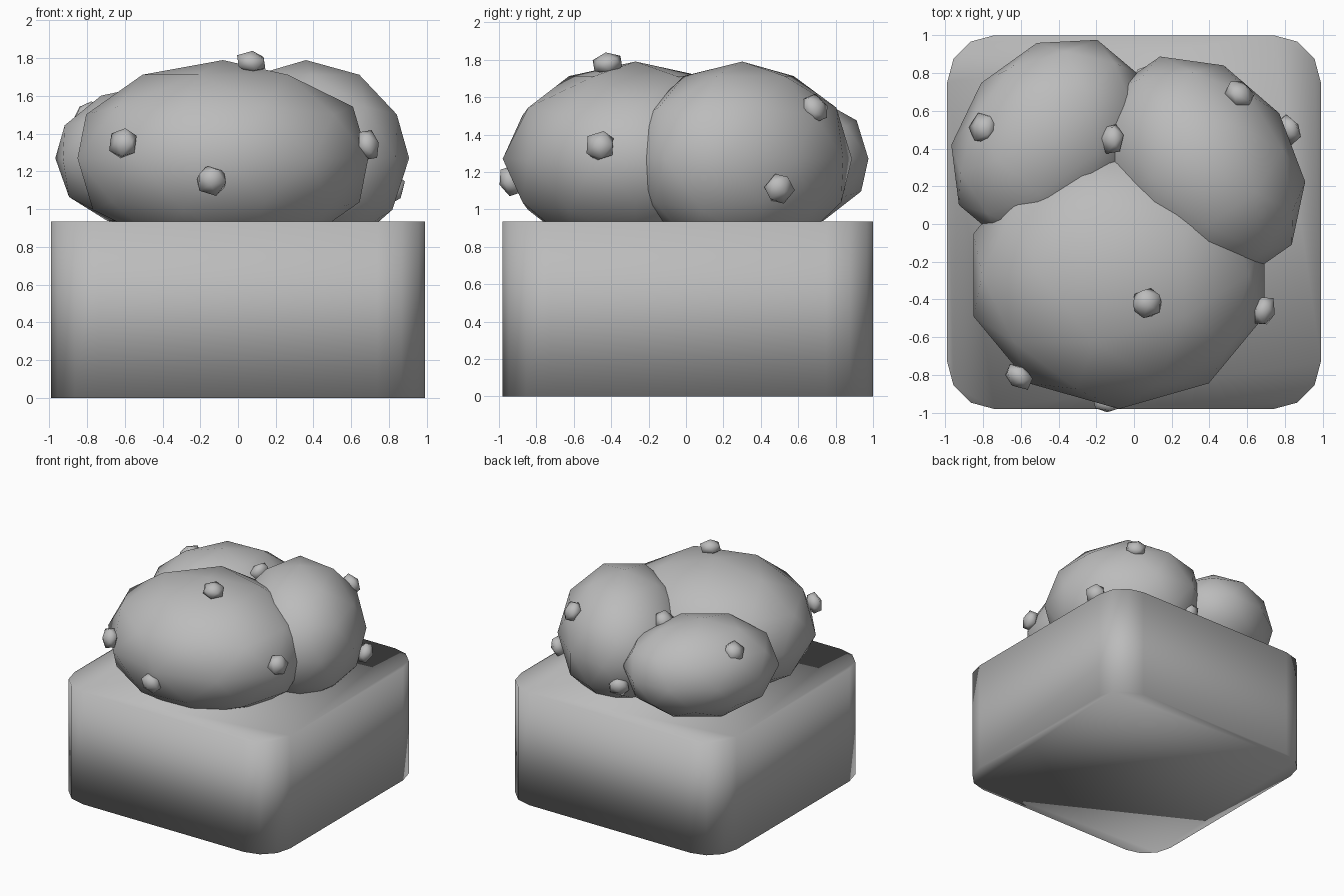
import bpy, bmesh
from math import cos, sin, pi, radians
from mathutils import Vector, Matrix

cube = bpy.data.objects.get("Cube")
if cube:
    bpy.data.objects.remove(cube, do_unlink=True)

grey = bpy.data.materials.new("plain_grey")
grey.use_nodes = True
colour = (0.5, 0.5, 0.5, 1)
grey.diffuse_color = colour
grey.node_tree.nodes["Principled BSDF"].inputs["Base Color"].default_value = colour


def finish(name, bm):
    for f in bm.faces:
        f.smooth = True
    mesh = bpy.data.meshes.new(name)
    bm.to_mesh(mesh)
    bm.free()
    mesh.materials.append(grey)
    obj = bpy.data.objects.new(name, mesh)
    bpy.context.collection.objects.link(obj)


def ico(name, detail, matrix):
    bm = bmesh.new()
    bmesh.ops.create_icosphere(bm, subdivisions=detail, radius=1, matrix=matrix)
    finish(name, bm)


# Planter box: rounded square extruded upwards
def planter(half=0.99, radius=0.25, height=0.935, steps=3):
    bm = bmesh.new()
    ring = []
    for corner in range(4):
        mid = pi / 4 + corner * pi / 2
        inner = (half - radius) * 2 ** 0.5
        for i in range(steps + 1):
            a = corner * pi / 2 + i * pi / 2 / steps
            ring.append(bm.verts.new((inner * cos(mid) + radius * cos(a),
                                      inner * sin(mid) + radius * sin(a) + 0.01, 0)))
    base = bm.faces.new(ring)
    top = bmesh.ops.extrude_face_region(bm, geom=[base], use_keep_orig=True)["geom"]
    bmesh.ops.translate(bm, vec=(0, 0, height),
                        verts=[v for v in top if isinstance(v, bmesh.types.BMVert)])
    bmesh.ops.recalc_face_normals(bm, faces=bm.faces)
    finish("planter_box", bm)


planter()

# Plump bodies: centre, radii, turn
bodies = {
    "front_body": ((-0.08, -0.27, 1.27), (0.81, 0.71, 0.52), 180),
    "left_body": ((0.36, 0.30, 1.27), (0.64, 0.50, 0.52), 125),
    "right_body": ((-0.45, 0.445, 1.27), (0.60, 0.47, 0.39), 50),
}
# Small knobs sitting on each body
knobs = {
    "front_body": [(0.07, -0.42, 1.78), (-0.61, -0.81, 1.35),
                   (0.69, -0.46, 1.34), (-0.14, -0.94, 1.15)],
    "left_body": [(0.56, 0.69, 1.54), (0.82, 0.50, 1.11),
                  (-0.12, 0.45, 1.55), (0.07, 0.78, 1.08)],
    "right_body": [(-0.80, 0.51, 1.50)],
}
for name, (centre, radii, turn) in bodies.items():
    place = Matrix.Translation(centre) @ Matrix.Rotation(radians(turn), 4, "Z")
    ico(name, 2, place @ Matrix.Diagonal((*radii, 1)))
    for i, spot in enumerate(knobs[name]):
        # Outward direction of the ellipsoid at the knob
        local = place.inverted() @ Vector(spot)
        normal = place.to_3x3() @ Vector([c / r ** 2 for c, r in zip(local, radii)])
        aim = normal.to_track_quat("Z", "Y").to_matrix().to_4x4()
        ico(f"{name}_knob_{i + 1}", 1, Matrix.Translation(spot) @ aim
            @ Matrix.Diagonal((0.088, 0.088, 0.06, 1)))
